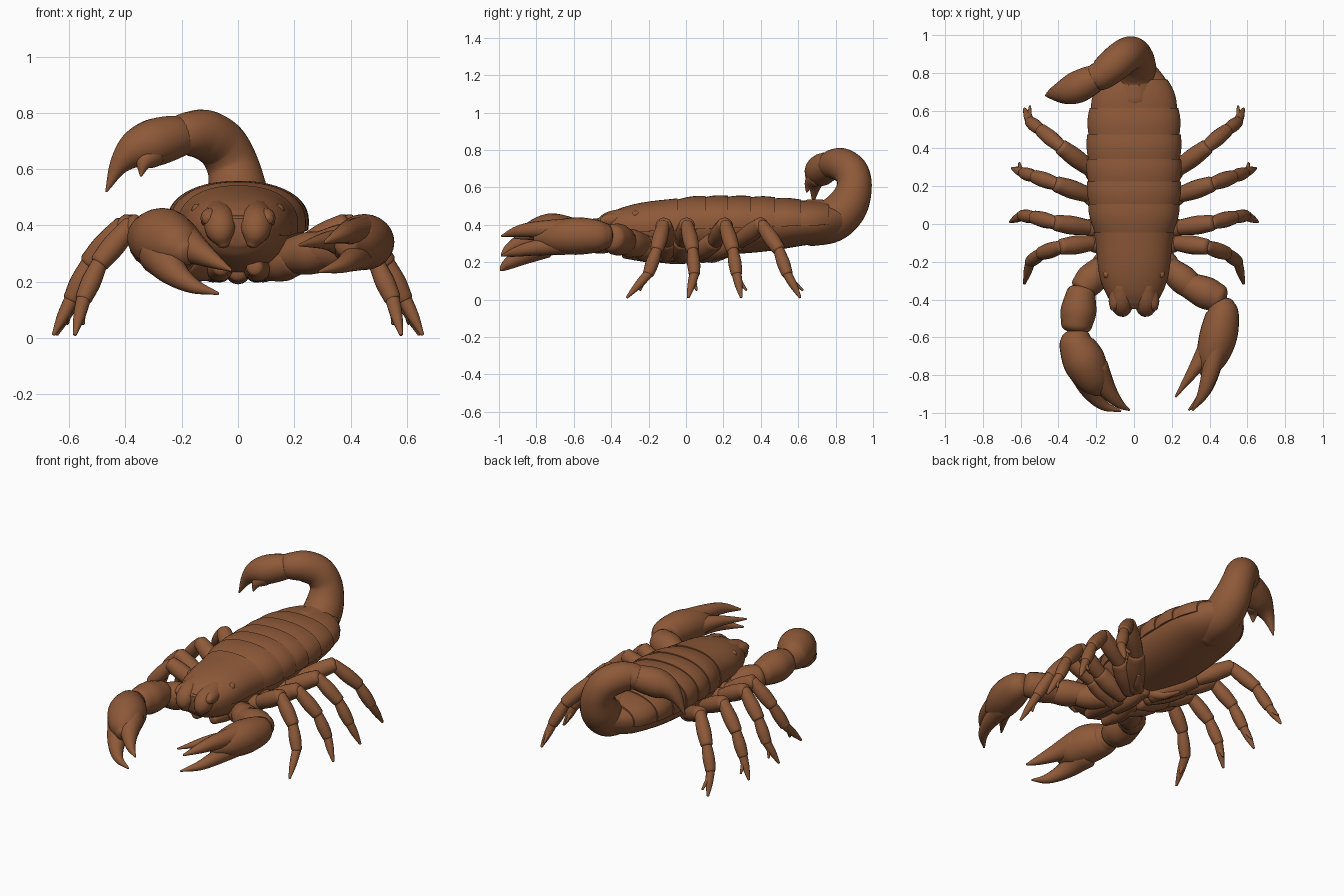
import bpy, bmesh
from math import sin, cos, pi, copysign
from mathutils import Vector

default = bpy.data.objects.get("Cube")
if default:
    bpy.data.objects.remove(default, do_unlink=True)

shell = bpy.data.materials.new("brown_shell")
shell.use_nodes = True
brown = (0.27, 0.1, 0.04, 1)
shell.diffuse_color = brown
bsdf = shell.node_tree.nodes["Principled BSDF"]
bsdf.inputs["Base Color"].default_value = brown
bsdf.inputs["Roughness"].default_value = 0.6


def skin(name, rings):
    """Join closed rings of points into one smooth capped solid."""
    bm = bmesh.new()
    loops = [[bm.verts.new(p) for p in ring] for ring in rings]
    n = len(loops[0])
    for a, b in zip(loops, loops[1:]):
        for i in range(n):
            j = (i + 1) % n
            bm.faces.new((a[i], a[j], b[j], b[i]))
    bm.faces.new(loops[0][::-1])
    bm.faces.new(loops[-1])
    bmesh.ops.recalc_face_normals(bm, faces=bm.faces)
    mesh = bpy.data.meshes.new(name)
    bm.to_mesh(mesh)
    bm.free()
    mesh.materials.append(shell)
    obj = bpy.data.objects.new(name, mesh)
    bpy.context.collection.objects.link(obj)
    bpy.ops.object.select_all(action='DESELECT')
    obj.select_set(True)
    bpy.context.view_layer.objects.active = obj
    bpy.ops.object.shade_smooth_by_angle(angle=pi / 4)


def spline(rows, steps):
    """Smooth curve through rows of any length."""
    rows = [Vector(r) for r in rows]
    padded = [rows[0] * 2 - rows[1]] + rows + [rows[-1] * 2 - rows[-2]]
    out = []
    for a, b, c, d in zip(padded, padded[1:], padded[2:], padded[3:]):
        for s in range(steps):
            t = s / steps
            out.append(b + (c - a) * (t / 2) + (a * 2 - b * 5 + c * 4 - d) * (t * t / 2)
                       + (b * 3 - a - c * 3 + d) * (t ** 3 / 2))
    return out + [rows[-1]]


def tube(name, points, sides=16, steps=5):
    """Round limb through (x, y, z, radius) points with domed ends."""
    path = spline(points, steps)
    pos = [p.to_3d() for p in path]
    rad = [max(p[3], 0.003) for p in path]
    first, last = (pos[1] - pos[0]).normalized(), (pos[-1] - pos[-2]).normalized()
    domes = [pi / 2 * k / 4 for k in (1, 2, 3)]
    head = [(pos[0] - first * rad[0] * 0.5 * sin(a), rad[0] * cos(a)) for a in domes]
    tail = [(pos[-1] + last * rad[-1] * 0.5 * sin(a), rad[-1] * cos(a)) for a in domes]
    spine = head[::-1] + list(zip(pos, rad)) + tail
    side = first.orthogonal()
    rings = []
    for i, (p, r) in enumerate(spine):
        t = (spine[min(i + 1, len(spine) - 1)][0] - spine[max(i - 1, 0)][0]).normalized()
        side = (side - t * side.dot(t)).normalized()
        up = t.cross(side)
        rings.append([p + (side * cos(a) + up * sin(a)) * r
                      for a in (2 * pi * k / sides for k in range(sides))])
    skin(name, rings)


def segment(name, a, b, r, bulge=1.1):
    """Limb piece that swells in the middle."""
    a, b = Vector(a), Vector(b)
    mid = a.lerp(b, 0.55)
    tube(name, [(*a, r * 0.88), (*mid, r * bulge), (*b, r * 0.95)])


# Body sections: y, half width, top, edge height, bottom
sections = spline([
    (-.45, .09, .43, .38, .33), (-.4, .135, .47, .385, .28), (-.28, .18, .505, .39, .245),
    (-.1, .2, .53, .4, .23), (.1, .24, .55, .41, .235), (.4, .247, .547, .415, .255),
    (.6, .235, .532, .42, .285), (.74, .19, .515, .42, .31), (.86, .1, .5, .44, .36)], 6)


def body_at(y):
    for a, b in zip(sections, sections[1:]):
        if y <= b[0]:
            return a.lerp(b, (y - a[0]) / (b[0] - a[0]))
    return sections[-1]


def body_ring(s, width=1.0, lift=0.0, start=0.0, end=2 * pi, count=40):
    y, w, top, mid, low = s
    ring = []
    for k in range(count):
        a = start + (end - start) * k / count
        c, h = cos(a), sin(a)
        height = top + lift - mid if h > 0 else mid - low
        ring.append((copysign(abs(c) ** 0.9, c) * w * width, y,
                     mid + copysign(abs(h) ** 0.9, h) * height))
    return ring


skin("belly", [body_ring(s, 0.97, -0.006) for s in sections])

# Overlapping back plates
edges = [-.44, -.06, .09, .21, .33, .46, .6, .75]
for i, (front, back) in enumerate(zip(edges, edges[1:])):
    rings = []
    for k in range(9):
        t = k / 8
        s = body_at(front + (back + 0.015 - front) * t)
        puff = sin(pi * min(t * 0.75, 0.7))
        rings.append(body_ring(s, 0.97 + 0.05 * puff, 0.011 * puff - 0.004,
                               -0.15, pi + 0.3, 36))
    skin("carapace" if i == 0 else f"back_plate_{i}", rings)

# Tail, sting bulb and sting
tube("tail", [(.005, .66, .41, .125), (.005, .78, .425, .118), (0, .862, .5, .11),
              (-.015, .9, .6, .094), (-.055, .885, .68, .092), (-.115, .835, .72, .09),
              (-.17, .79, .725, .08), (-.21, .775, .72, .07)], 24, 7)
tube("sting_bulb", [(-.18, .785, .72, .065), (-.24, .755, .71, .08), (-.31, .72, .69, .084),
                    (-.37, .7, .665, .066), (-.425, .69, .61, .034), (-.468, .68, .52, .004)], 20)
tube("sting_spur", [(-.31, .69, .65, .05), (-.335, .66, .62, .028), (-.345, .645, .575, .004)])

# Head and mouth parts, mirrored
for name, m in (("left", 1), ("right", -1)):
    tube(f"{name}_jaw", [(m * .065, -.32, .43, .06), (m * .065, -.41, .41, .058),
                         (m * .06, -.445, .37, .05), (m * .05, -.45, .33, .02)])
    tube(f"{name}_head_horn", [(m * .08, -.34, .42, .05), (m * .1, -.42, .425, .035),
                               (m * .11, -.45, .42, .018)])
    tube(f"{name}_eye", [(m * .135, -.26, .45, .03), (m * .15, -.275, .46, .018)])
    tube(f"{name}_mouth_plate", [(m * .06, -.33, .25, .03), (m * .07, -.2, .25, .05),
                                 (m * .05, -.06, .25, .045)])
    tube(f"{name}_comb", [(m * .02, .08, .24, .025), (m * .09, .14, .225, .028),
                          (m * .15, .22, .235, .012)])
tube("breast_plate", [(0, -.16, .24, .04), (0, -.04, .235, .045), (0, .1, .24, .035)])

# Walking legs: y at each joint, foot x
stations = (.06, .22, .39, .5, .56)
heights = (.24, .31, .4, .27, .14, .012)
thickness = (.052, .045, .038, .032, .02)
parts = ("hip", "thigh", "shin", "ankle")
legs = [((-.12, -.1, -.12, -.155, -.2, -.315), .58), ((-.03, -.02, .005, .035, .045, .012), .655),
        ((.04, .15, .21, .25, .27, .295), .645), ((.08, .28, .405, .495, .54, .61), .58)]
for i, (ys, foot) in enumerate(legs, 1):
    for name, m in (("left", 1), ("right", -1)):
        xs = [m * x * (0.4 + foot) for x in stations] + [m * foot]
        joints = [Vector(p) for p in zip(xs, ys, heights)]
        for part, a, b, r in zip(parts, joints, joints[1:], thickness):
            segment(f"{name}_{part}_{i}", a, b, r)
        shin, toe = joints[-2], joints[-1]
        tube(f"{name}_foot_{i}", [(*shin, .026), (*shin.lerp(toe, 0.5), .021), (*toe, .007)])
        spur = shin.lerp(toe, 0.7) + Vector((-m * .02, .035, 0))
        tube(f"{name}_foot_spur_{i}", [(*shin.lerp(toe, 0.2), .016), (*spur, .006)])

# Left pincer arm
segment("left_arm_base", (.1, -.14, .26), (.2, -.25, .28), .065)
segment("left_upper_arm", (.18, -.23, .29), (.32, -.345, .31), .07)
segment("left_forearm", (.29, -.325, .31), (.45, -.395, .33), .078)
tube("left_pincer", [(.462, -.425, .34, .068), (.468, -.48, .34, .088), (.447, -.59, .34, .1),
                     (.415, -.7, .335, .085), (.385, -.79, .33, .045)], 24)
tube("left_upper_finger", [(.45, -.62, .375, .06), (.4, -.8, .375, .044), (.365, -.9, .365, .03),
                           (.31, -.985, .34, .006)])
tube("left_lower_finger", [(.44, -.64, .3, .06), (.4, -.82, .275, .04), (.36, -.91, .255, .026),
                           (.29, -.985, .235, .005)])
tube("left_thumb", [(.4, -.65, .33, .06), (.32, -.77, .345, .034), (.22, -.915, .33, .005)])

# Right pincer arm
segment("right_arm_base", (-.1, -.14, .26), (-.19, -.27, .28), .065)
segment("right_upper_arm", (-.17, -.23, .29), (-.27, -.34, .32), .075)
segment("right_forearm", (-.28, -.36, .335), (-.305, -.54, .345), .086)
tube("right_pincer", [(-.31, -.595, .355, .075), (-.302, -.64, .355, .095), (-.262, -.73, .348, .112),
                      (-.21, -.83, .32, .088), (-.18, -.88, .3, .045)], 24)
tube("right_upper_finger", [(-.21, -.77, .345, .08), (-.14, -.88, .305, .048),
                            (-.08, -.95, .27, .026), (-.025, -.985, .24, .005)])
tube("right_lower_finger", [(-.27, -.77, .3, .085), (-.23, -.88, .235, .052),
                            (-.16, -.96, .185, .028), (-.07, -.99, .157, .005)])
